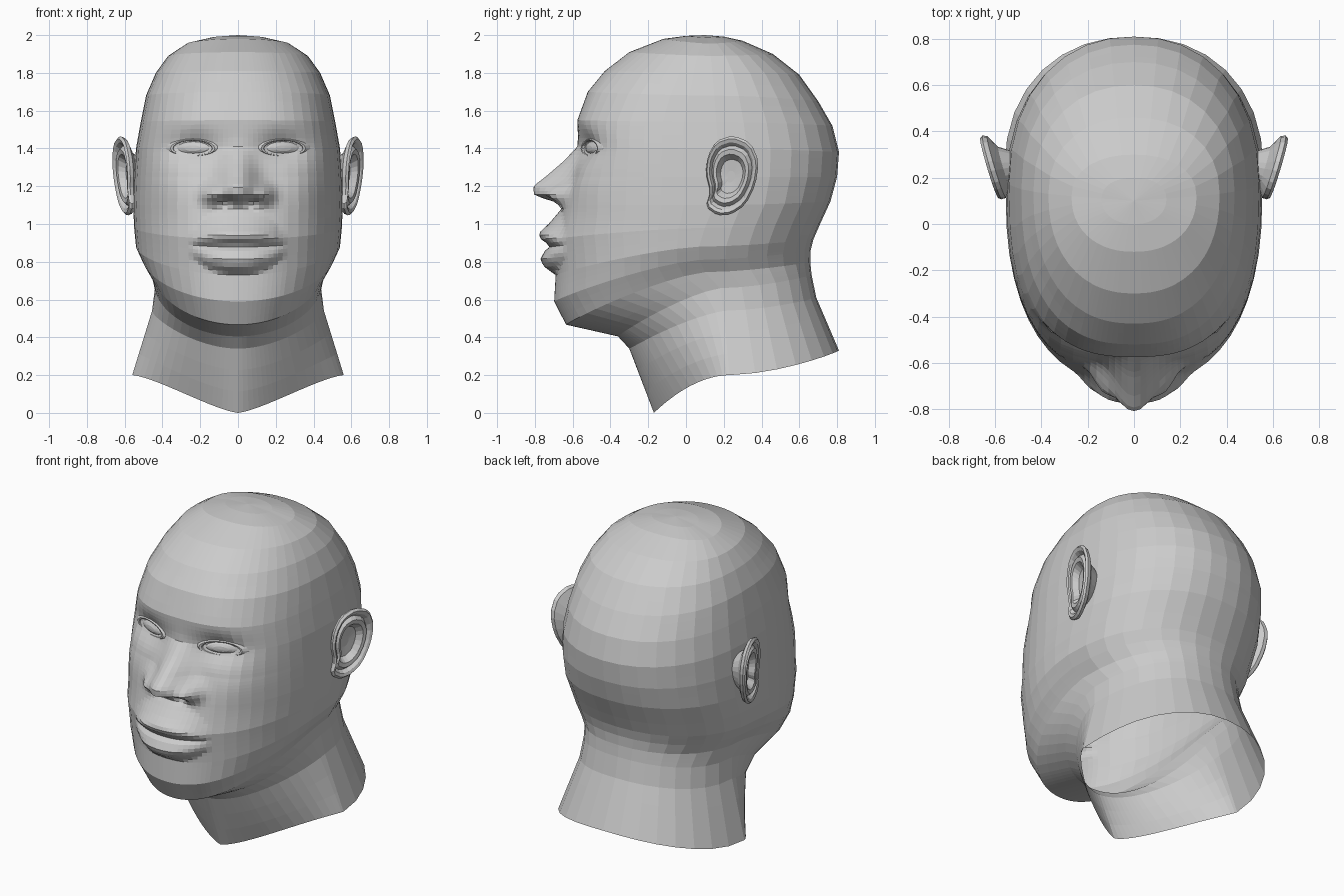
import bpy, bmesh
from math import sin, cos, pi, exp, sqrt

if "Cube" in bpy.data.objects:
    bpy.data.objects.remove(bpy.data.objects["Cube"])

# Matching key points down the head: front profile, side line, back profile
FRONT = [(.1, 2), (0, 1.996), (-.12, 1.98), (-.3, 1.91), (-.43, 1.81), (-.52, 1.7),
         (-.575, 1.55), (-.572, 1.41), (-.6, 1.25), (-.65, 1.1), (-.7, .92), (-.69, .73),
         (-.698, .59), (-.635, .467), (-.36, .405), (-.3, .34), (-.17, 0)]
SIDE = [(0, .1, 2), (.14, .11, 1.987), (.27, .12, 1.955), (.37, .13, 1.89), (.435, .14, 1.8),
        (.487, .15, 1.68), (.515, .16, 1.54), (.54, .17, 1.4), (.55, .17, 1.25),
        (.555, .15, 1.1), (.55, .1, .98), (.54, .07, .88), (.505, .07, .81), (.46, .1, .745),
        (.44, .18, .66), (.455, .2, .54), (.56, .23, .2)]
BACK = [(.1, 2), (.2, 1.992), (.3, 1.97), (.46, 1.9), (.6, 1.79), (.7, 1.65), (.775, 1.52),
        (.81, 1.38), (.8, 1.25), (.765, 1.12), (.71, 1.0), (.675, .92), (.66, .86),
        (.658, .8), (.665, .73), (.69, .61), (.81, .33)]
STEPS = [1, 1, 1, 1, 2, 3, 6, 7, 8, 9, 9, 4, 3, 3, 1, 3]      # rings per span
NOSE = [(1.085, 0), (1.12, .06), (1.15, .17), (1.2, .193), (1.33, .065), (1.41, .005), (1.46, 0)]
NOSE_WIDTH = [(1.1, .12), (1.18, .115), (1.25, .095), (1.33, .08), (1.42, .065)]
LIPS = [(.73, 0), (.77, .055), (.81, .078), (.86, .05), (.885, .015), (.91, .06),
        (.95, .09), (1.0, .05), (1.05, .02), (1.09, 0)]


def interp(table, v):
    if v <= table[0][0]:
        return table[0][1]
    for (a, p), (b, q) in zip(table, table[1:]):
        if v <= b:
            return p + (q - p) * (v - a) / (b - a)
    return table[-1][1]


def mix(a, b, f):
    return [p + (q - p) * f for p, q in zip(a, b)]


def bump(x, z, cx, cz, rx, rz):
    return exp(-((x - cx) / rx) ** 2 - ((z - cz) / rz) ** 2)


def relief(x, z):
    """How far the face stands forward of the plain head shape."""
    d = interp(NOSE, z) * exp(-(x / interp(NOSE_WIDTH, z)) ** 2.2)
    d += .06 * bump(x, z, .14, 1.155, .05, .05)            # nostril wings
    d -= .04 * bump(x, z, .07, 1.115, .035, .025)          # nostrils
    d -= .055 * bump(x, z, .24, 1.405, .13, .08)           # eye sockets
    d += .02 * bump(x, z, .36, 1.2, .12, .12)              # cheekbones
    if x < .25:
        f = 1 - (x / .25) ** 2
        d += f ** .9 * interp(LIPS, .885 + (z - .885) / max(sqrt(f), .45))
    return d


def build(name, rows, wrap=False, cap=False):
    """Skin a grid of points and mirror it across x = 0, flat shaded."""
    bm = bmesh.new()
    grid = [[bm.verts.new(p) for p in row] for row in rows]
    n = len(rows[0])
    for r0, r1 in zip(grid, grid[1:]):
        for i in range(n if wrap else n - 1):
            j = (i + 1) % n
            bm.faces.new((r0[i], r1[i], r1[j], r0[j]))
    if cap:
        bm.faces.new(grid[-1])
    bmesh.ops.remove_doubles(bm, verts=bm.verts, dist=.0002)
    bmesh.ops.recalc_face_normals(bm, faces=bm.faces)
    me = bpy.data.meshes.new(name)
    bm.to_mesh(me)
    bm.free()
    ob = bpy.data.objects.new(name, me)
    bpy.context.collection.objects.link(ob)
    mod = ob.modifiers.new("mirror", 'MIRROR')
    mod.merge_threshold = .0005
    return ob


# Head, face and open neck
angles = [k * .05 for k in range(10)]
angles += [.5 + (pi / 2 - .5) * k / 9 for k in range(9)]
angles += [pi / 2 + pi / 2 * k / 8 for k in range(9)]


def ring(i, f):
    u = i + f
    fy, fz = mix(FRONT[i], FRONT[i + 1], f)
    w, sy, sz = mix(SIDE[i], SIDE[i + 1], f)
    by, bz = mix(BACK[i], BACK[i + 1], f)
    neck = min(1, max(0, (u - 14) / 2))            # throat narrows to a wedge
    row = []
    for t in angles:
        front = t < pi / 2 - .001
        n = 2.2
        if front:
            n += .6 * exp(-((u - 7) / 2.5) ** 2) - .85 * neck
        s, c = min(1, sin(t)), abs(cos(t))
        if t == angles[-1]:
            s = 0
        k = max(0, 1 - s ** n) ** (1 / n)
        ey, ez = (fy, fz) if front else (by, bz)
        drop = k ** 1.9 * neck + c ** 1.2 * (1 - neck) if front else c ** 1.5
        x, y, z = w * s, sy + (ey - sy) * k, sz + (ez - sz) * drop
        if front and u < 13:
            y -= relief(x, z) * min(1, 2 * c)
        row.append((x, y, z))
    return row


rows = [ring(i, k / n) for i, n in enumerate(STEPS) for k in range(n)]
rows.append(ring(len(STEPS) - 1, 1))
build("head", rows)


# Ears and eyes: an outline repeated at several scales and heights
def radial(name, outline, centre, rings, place):
    rows = []
    for scale, depth in rings:
        rows.append([place(*mix(centre, p, scale), depth) for p in outline])
    return build(name, rows, wrap=True, cap=True)


def round_off(pts):
    out = []
    for a, b in zip(pts, pts[1:] + pts[:1]):
        out += [mix(a, b, .22), mix(a, b, .78)]
    return out


ear_outline = round_off([(.115, 1.36), (.16, 1.44), (.25, 1.47), (.345, 1.43), (.387, 1.33),
                         (.37, 1.21), (.315, 1.1), (.24, 1.05), (.17, 1.045), (.105, 1.09),
                         (.13, 1.17), (.105, 1.27)])
ear_rings = [(.45, -.09), (.62, -.045), (.96, -.015), (1, .004), (.94, .016), (.85, .01),
             (.77, -.01), (.68, .01), (.56, .006), (.43, -.03), (.15, -.035)]


def place_ear(y, z, d):
    return (.563 + .3 * (y - .1) + .06 * (z - 1.25) + d, y - .2 * d, z)


radial("ear", ear_outline, (.23, 1.25), ear_rings, place_ear)

eye_outline = [(.24 + .105 * cos(a), 1.4 + .042 * sin(a) * (1 if sin(a) > 0 else .85))
               for a in [2 * pi * k / 20 for k in range(20)]]
eye_rings = [(1.7, -.06), (1.35, 0), (1.12, .018), (1, .016), (.96, -.004),
             (.7, .01), (.4, .018), (.08, .02)]


def place_eye(x, z, d):
    return (x, -.495 + .38 * (x - .24) - d, z)


radial("eye_and_lids", eye_outline, (.24, 1.4), eye_rings, place_eye)
